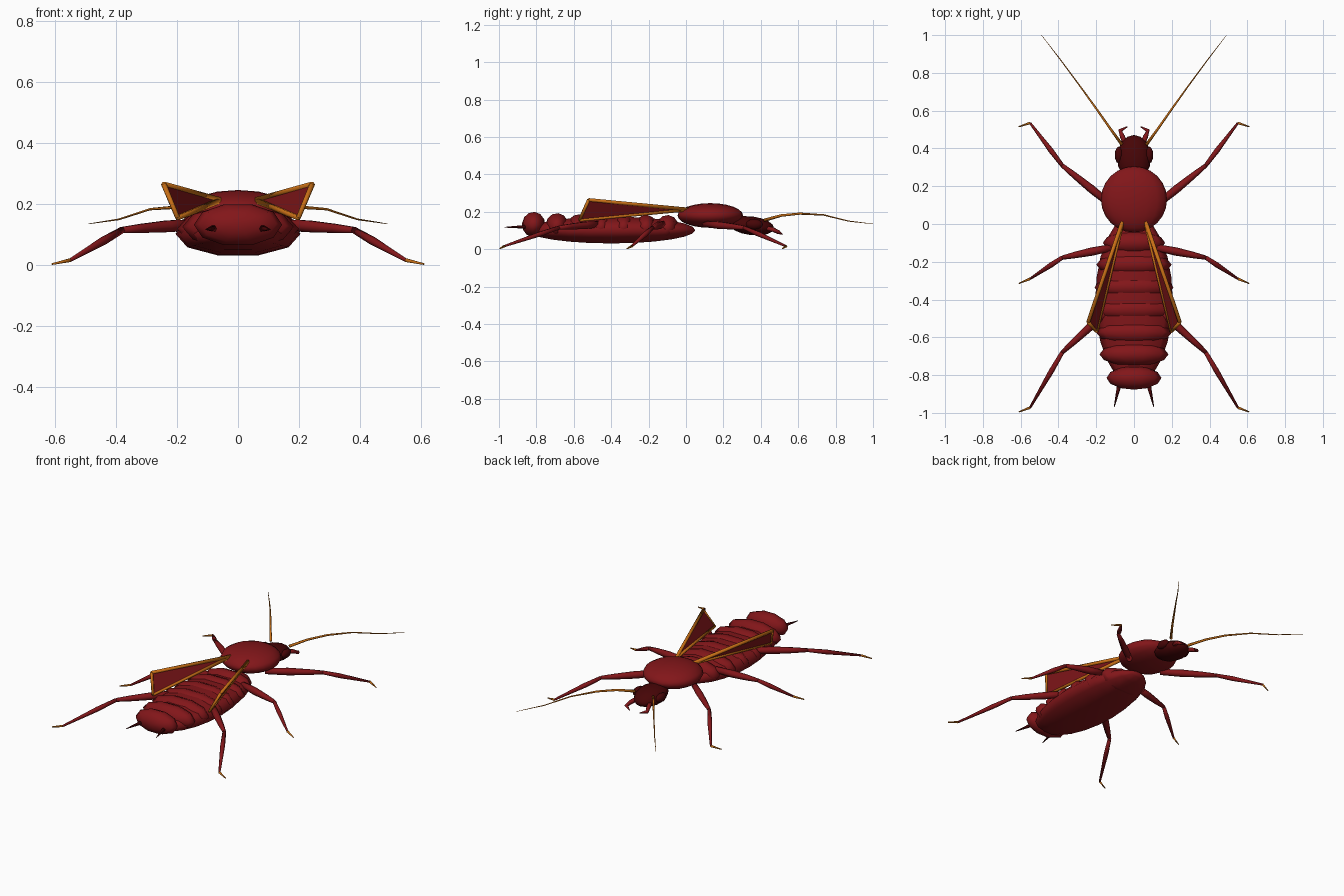
import bpy, bmesh, math
from mathutils import Vector, Matrix

if "Cube" in bpy.data.objects:
    bpy.data.objects.remove(bpy.data.objects["Cube"])


def material(name, rgb):
    m = bpy.data.materials.new(name)
    m.diffuse_color = (*rgb, 1)
    m.use_nodes = True
    m.node_tree.nodes["Principled BSDF"].inputs["Base Color"].default_value = m.diffuse_color
    return m


RED = material("dark red shell", (0.225, 0.008, 0.010))
MAROON = material("maroon head", (0.062, 0.0015, 0.002))
AMBER = material("amber trim", (0.58, 0.16, 0.008))


def finish(name, bm, mat, smooth=True):
    bmesh.ops.recalc_face_normals(bm, faces=bm.faces)
    me = bpy.data.meshes.new(name)
    bm.to_mesh(me)
    bm.free()
    me.materials.append(mat)
    for p in me.polygons:
        p.use_smooth = smooth
    ob = bpy.data.objects.new(name, me)
    bpy.context.collection.objects.link(ob)
    return ob


def ellipsoid(name, centre, radii, mat, seg=16, rings=10, tilt=0):
    """Stretched sphere with its poles along y and a vertex row on top."""
    bm = bmesh.new()
    bmesh.ops.create_uvsphere(bm, u_segments=seg, v_segments=rings, radius=1)
    m = (Matrix.Translation(centre) @ Matrix.Rotation(tilt, 4, 'X')
         @ Matrix.Diagonal((*radii, 1)) @ Matrix.Rotation(math.pi / 2, 4, 'X')
         @ Matrix.Rotation(math.pi / 2, 4, 'Z'))
    bmesh.ops.transform(bm, matrix=m, verts=bm.verts)
    return finish(name, bm, mat)


def limb(name, points, radii, mat, sides=6):
    """Tapered tube through the points."""
    bm = bmesh.new()
    pts = [Vector(p) for p in points]
    loops = []
    for i, p in enumerate(pts):
        d = (pts[min(i + 1, len(pts) - 1)] - pts[max(i - 1, 0)]).normalized()
        a = d.cross(Vector((0, 0, 1))).normalized()
        b = a.cross(d)
        loops.append([bm.verts.new(p + radii[i] * (a * math.cos(t) + b * math.sin(t)))
                      for t in (2 * math.pi * k / sides for k in range(sides))])
    for l0, l1 in zip(loops, loops[1:]):
        for k in range(sides):
            n = (k + 1) % sides
            bm.faces.new((l0[k], l0[n], l1[n], l1[k]))
    bm.faces.new(loops[0])
    bm.faces.new(loops[-1])
    return finish(name, bm, mat)


def lerp(a, b, t):
    return tuple(Vector(a).lerp(Vector(b), t))


# Abdomen: long belly with overlapping plates on the back
ellipsoid("belly", (0, -0.40, 0.102), (0.205, 0.45, 0.075), RED, 10, 12)
plates = [(-0.10, 0.165, 0.115), (-0.215, 0.20, 0.116), (-0.335, 0.21, 0.116),
          (-0.455, 0.21, 0.117), (-0.575, 0.20, 0.119), (-0.69, 0.183, 0.125),
          (-0.815, 0.145, 0.132)]
for i, (y, w, z) in enumerate(plates):
    ellipsoid(f"back_plate_{i + 1}", (0, y, z), (w, 0.062, 0.071), RED, 10, 6,
              tilt=-0.1)

# Thorax shield and head
ellipsoid("thorax_shield", (0, 0.13, 0.18), (0.175, 0.175, 0.066), RED, 16, 12)
ellipsoid("head", (0, 0.35, 0.125), (0.09, 0.122, 0.05), MAROON, 12, 8, tilt=-0.12)

leg_paths = {
    "front": [(0.12, 0.10, 0.135), (0.38, 0.31, 0.115), (0.55, 0.535, 0.016),
              (0.61, 0.515, 0.003)],
    "middle": [(0.12, -0.125, 0.135), (0.38, -0.178, 0.115), (0.55, -0.29, 0.016),
               (0.61, -0.315, 0.003)],
    "hind": [(0.13, -0.45, 0.135), (0.38, -0.68, 0.115), (0.55, -0.972, 0.016),
             (0.61, -0.995, 0.003)],
}

for side, s in (("right", 1), ("left", -1)):
    def mir(*pts):
        return [(p[0] * s, p[1], p[2]) for p in pts]

    # Legs: swollen thigh, thin shin, amber foot
    for leg, path in leg_paths.items():
        hip, knee, ankle, toe = mir(*path)
        limb(f"{leg}_thigh_{side}",
             [hip, lerp(hip, knee, 0.4), lerp(hip, knee, 0.75), knee],
             [0.018, 0.022, 0.017, 0.011], RED)
        limb(f"{leg}_shin_{side}", [knee, lerp(knee, ankle, 0.35), ankle],
             [0.011, 0.014, 0.006], RED)
        limb(f"{leg}_foot_{side}", [ankle, toe], [0.007, 0.003], AMBER)

    # Raised wing: flat blade framed by amber veins
    root, upper, lower = mir((0.06, 0.015, 0.212), (0.243, -0.52, 0.264),
                             (0.198, -0.57, 0.155))
    bm = bmesh.new()
    n = (Vector(upper) - Vector(root)).cross(Vector(lower) - Vector(root)).normalized()
    ends = [[bm.verts.new(Vector(p) + n * o) for p in (root, upper, lower)]
            for o in (0.003, -0.003)]
    bm.faces.new(ends[0])
    bm.faces.new(ends[1])
    for k in range(3):
        j = (k + 1) % 3
        bm.faces.new((ends[0][k], ends[0][j], ends[1][j], ends[1][k]))
    finish(f"wing_blade_{side}", bm, RED, smooth=False)
    limb(f"wing_upper_vein_{side}", [root, upper], [0.011, 0.010], AMBER)
    limb(f"wing_lower_vein_{side}", [root, lower], [0.011, 0.009], AMBER)
    limb(f"wing_rear_vein_{side}", [upper, lower], [0.009, 0.008], AMBER)

    # Eyes, antennae, mouth feelers and tail prongs
    ellipsoid(f"eye_{side}", (0.08 * s, 0.365, 0.133), (0.022, 0.045, 0.028),
              MAROON, 8, 6)
    limb(f"antenna_{side}",
         mir((0.065, 0.42, 0.155), (0.13, 0.51, 0.18), (0.2, 0.61, 0.19),
             (0.29, 0.735, 0.183), (0.39, 0.87, 0.15), (0.49, 1.0, 0.135)),
         [0.009, 0.007, 0.006, 0.004, 0.003, 0.001], AMBER, 5)
    limb(f"feeler_{side}",
         mir((0.045, 0.42, 0.115), (0.062, 0.465, 0.105), (0.073, 0.495, 0.09),
             (0.036, 0.515, 0.08)),
         [0.014, 0.013, 0.011, 0.003], RED)
    limb(f"tail_prong_{side}", mir((0.075, -0.84, 0.12), (0.105, -0.97, 0.117)),
         [0.013, 0.002], MAROON)
